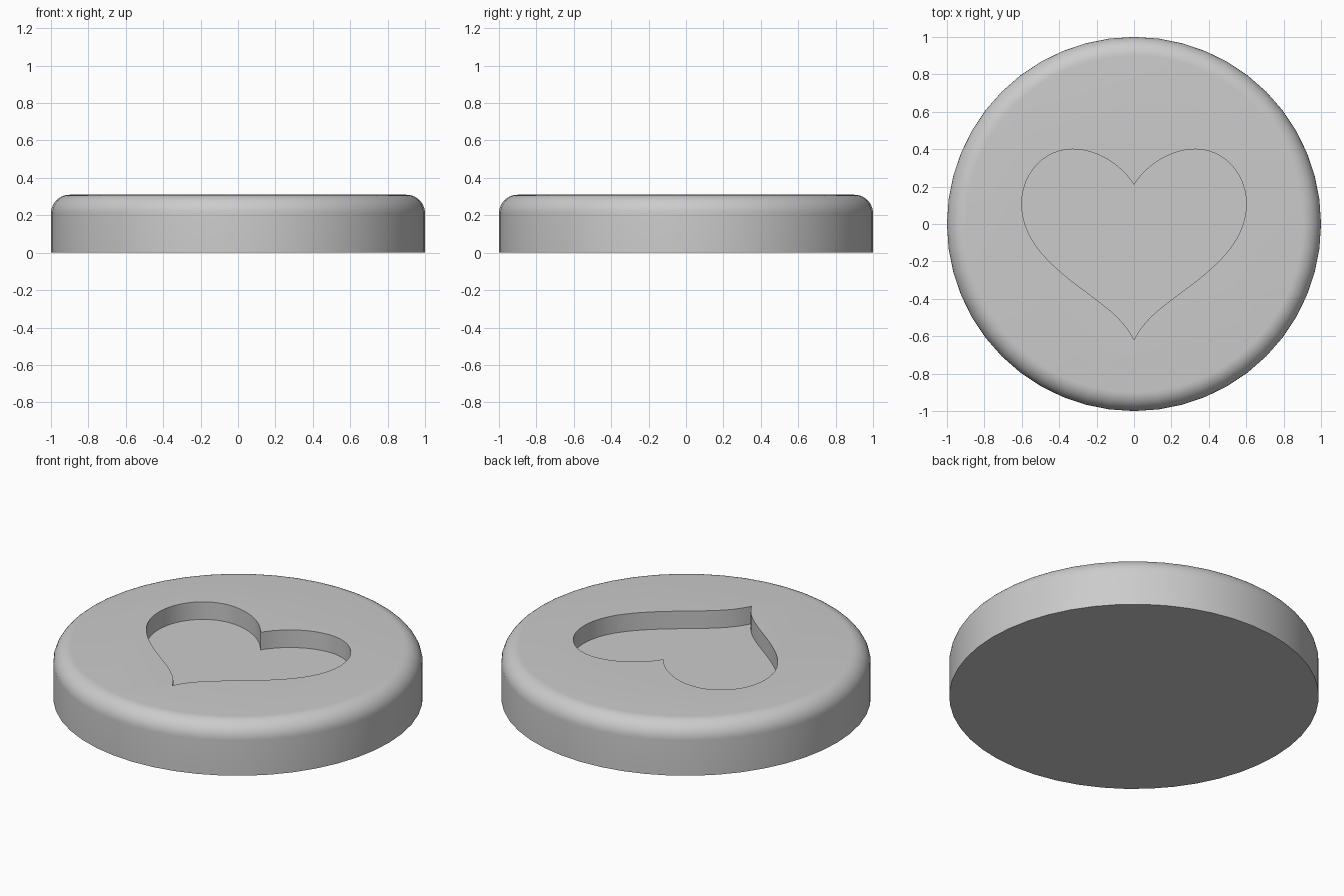
import bpy, bmesh, math
from mathutils import Vector
from mathutils.geometry import interpolate_bezier

default = bpy.data.objects.get("Cube")
if default:
    bpy.data.objects.remove(default, do_unlink=True)

HEIGHT, FILLET, DEPTH, SIDES = 0.31, 0.1, 0.105, 48

grey = bpy.data.materials.new("plain_grey")
grey.use_nodes = True
colour = (0.6, 0.6, 0.6, 1)
grey.diffuse_color = colour
grey.node_tree.nodes["Principled BSDF"].inputs["Base Color"].default_value = colour


def make_object(name, bm):
    mesh = bpy.data.meshes.new(name)
    bm.to_mesh(mesh)
    bm.free()
    mesh.materials.append(grey)
    obj = bpy.data.objects.new(name, mesh)
    bpy.context.collection.objects.link(obj)
    return obj


# Round disc with a rounded upper rim
bm = bmesh.new()
bmesh.ops.create_cone(bm, cap_ends=True, segments=SIDES, radius1=1, radius2=1, depth=HEIGHT)
bmesh.ops.translate(bm, verts=bm.verts, vec=(0, 0, HEIGHT / 2))
rim = [e for e in bm.edges if all(v.co.z > HEIGHT / 2 for v in e.verts)]
bmesh.ops.bevel(bm, geom=rim, offset=FILLET, segments=10, profile=0.5, affect='EDGES')
disc = make_object("disc", bm)

# Half heart outline, from the cleft around the right lobe to the tip
segments = [
    ((0, .21), (.07, .32), (.20, .40), (.33, .40)),
    ((.33, .40), (.48, .40), (.60, .27), (.60, .11)),
    ((.60, .11), (.60, -.06), (.49, -.18), (.34, -.30)),
    ((.34, -.30), (.20, -.41), (.06, -.49), (0, -.62)),
]
half = []
for seg in segments:
    a, b, c, d = (Vector((x, y, 0)) for x, y in seg)
    half += interpolate_bezier(a, b, c, d, 13)[:-1]
tip = Vector((0, -.62, 0))
mirrored = [Vector((-p.x, p.y, 0)) for p in reversed(half[1:])]
outline = half + [tip] + mirrored

# Heart cutter sunk into the top face
bm = bmesh.new()
lift = Vector((0, 0, HEIGHT - DEPTH))
face = bm.faces.new([bm.verts.new(p + lift) for p in outline])
extruded = bmesh.ops.extrude_face_region(bm, geom=[face])["geom"]
top = [g for g in extruded if isinstance(g, bmesh.types.BMVert)]
bmesh.ops.translate(bm, verts=top, vec=(0, 0, DEPTH * 2))
bmesh.ops.recalc_face_normals(bm, faces=bm.faces)
cutter = make_object("heart_cutter", bm)
cutter.hide_render = True
cutter.hide_set(True)

pocket = disc.modifiers.new("heart_recess", 'BOOLEAN')
pocket.operation = 'DIFFERENCE'
pocket.solver = 'EXACT'
pocket.object = cutter

# Apply the cut, then smooth the curved walls and keep sharp edges
bpy.context.view_layer.objects.active = disc
disc.select_set(True)
bpy.ops.object.modifier_apply(modifier=pocket.name)
bpy.data.objects.remove(cutter, do_unlink=True)
bpy.ops.object.shade_smooth_by_angle(angle=math.radians(30))
